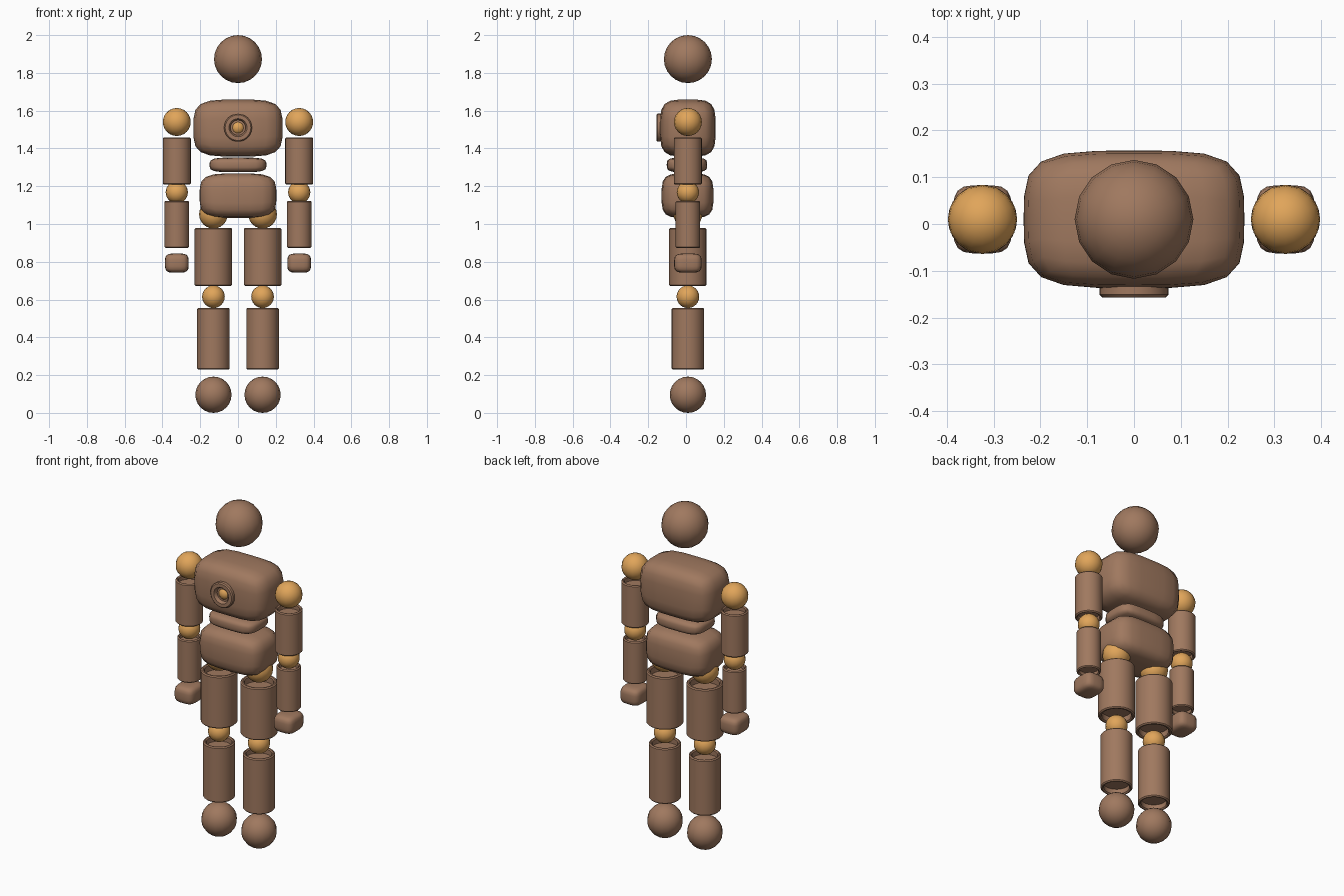
import bpy, bmesh, math
from mathutils import Vector, Matrix

if "Cube" in bpy.data.objects:
    bpy.data.objects.remove(bpy.data.objects["Cube"])

CY = 0.01  # depth of the figure's centre plane


def material(name, rgb):
    m = bpy.data.materials.new(name)
    m.diffuse_color = (*rgb, 1)
    m.use_nodes = True
    m.node_tree.nodes["Principled BSDF"].inputs["Base Color"].default_value = m.diffuse_color
    return m


brown = material("brown wood", (0.35, 0.19, 0.115))
tan = material("tan joint", (0.75, 0.376, 0.102))


def finish(bm, name, mat, angle=40):
    bmesh.ops.recalc_face_normals(bm, faces=bm.faces[:])
    mesh = bpy.data.meshes.new(name)
    bm.to_mesh(mesh)
    bm.free()
    mesh.materials.append(mat)
    ob = bpy.data.objects.new(name, mesh)
    bpy.context.collection.objects.link(ob)
    bpy.ops.object.select_all(action='DESELECT')
    ob.select_set(True)
    bpy.context.view_layer.objects.active = ob
    bpy.ops.object.shade_smooth_by_angle(angle=math.radians(angle))
    return ob


def ball(name, x, z, r, mat, y=CY):
    bm = bmesh.new()
    bmesh.ops.create_uvsphere(bm, u_segments=16, v_segments=12, radius=r,
                              matrix=Matrix.Translation((x, y, z)))
    return finish(bm, name, mat)


def pillow(name, center, half, power=4):
    """Subdivided cube pushed out to a softly rounded box."""
    bm = bmesh.new()
    bmesh.ops.create_cube(bm, size=2)
    bmesh.ops.subdivide_edges(bm, edges=bm.edges[:], cuts=5, use_grid_fill=True)
    for v in bm.verts:
        n = sum(abs(c) ** power for c in v.co) ** (1 / power)
        v.co = Vector(center) + Vector(c / n * h for c, h in zip(v.co, half))
    return finish(bm, name, brown, 60)


def lathe(profile, steps, closed=False):
    bm = bmesh.new()
    vs = [bm.verts.new((r, 0, z)) for r, z in profile]
    pairs = list(zip(vs, vs[1:])) + ([(vs[-1], vs[0])] if closed else [])
    edges = [bm.edges.new(p) for p in pairs]
    bmesh.ops.spin(bm, geom=vs + edges, axis=(0, 0, 1), cent=(0, 0, 0),
                   angle=math.tau, steps=steps)
    bmesh.ops.remove_doubles(bm, verts=bm.verts[:], dist=1e-5)
    return bm


def limb(name, x, z0, z1, r):
    """Cylinder with bevelled rims and a cupped socket at each end."""
    h, b, ri, d = (z1 - z0) / 2, 0.006, r * 0.8, r * 0.4
    top = [(0, h - d), (ri, h - d), (ri, h - b), (ri + b, h), (r - b, h), (r, h - b)]
    bm = lathe(top + [(a, -z) for a, z in reversed(top)], 24)
    bmesh.ops.translate(bm, verts=bm.verts[:], vec=(x, CY, (z0 + z1) / 2))
    return finish(bm, name, brown)


# Head and torso
ball("head", 0, 1.873, 0.127, brown)
pillow("chest", (0, CY, 1.508), (0.236, 0.147, 0.151))
pillow("waist", (0, CY - 0.005, 1.313), (0.15, 0.107, 0.039))
pillow("pelvis", (0, CY - 0.002, 1.15), (0.203, 0.137, 0.118))

# Chest ring with a recessed round core
bm = lathe([(0.04, -0.03), (0.074, -0.03), (0.074, 0.012), (0.068, 0.018),
            (0.048, 0.018), (0.04, 0.008)], 24, closed=True)
bmesh.ops.transform(bm, verts=bm.verts[:],
                    matrix=Matrix.Translation((0, -0.139, 1.51)) @ Matrix.Rotation(math.pi / 2, 4, 'X'))
finish(bm, "chest_ring", brown)
ball("chest_core", 0, 1.51, 0.038, tan, y=-0.113)

# Arms and legs on both sides
for side, s in (("left", 1), ("right", -1)):
    ax, lx = s * 0.324, s * 0.13
    ball(f"{side}_shoulder", ax, 1.54, 0.074, tan)
    limb(f"{side}_upper_arm", ax, 1.208, 1.459, 0.074)
    ball(f"{side}_elbow", ax, 1.168, 0.059, tan)
    limb(f"{side}_forearm", ax, 0.873, 1.123, 0.065)
    pillow(f"{side}_hand", (ax, CY, 0.793), (0.063, 0.073, 0.051))
    ball(f"{side}_hip", lx, 1.052, 0.076, tan)
    limb(f"{side}_thigh", lx, 0.672, 0.979, 0.099)
    ball(f"{side}_knee", lx, 0.615, 0.06, tan)
    limb(f"{side}_shin", lx, 0.229, 0.556, 0.086)
    ball(f"{side}_foot", lx, 0.096, 0.096, brown)
